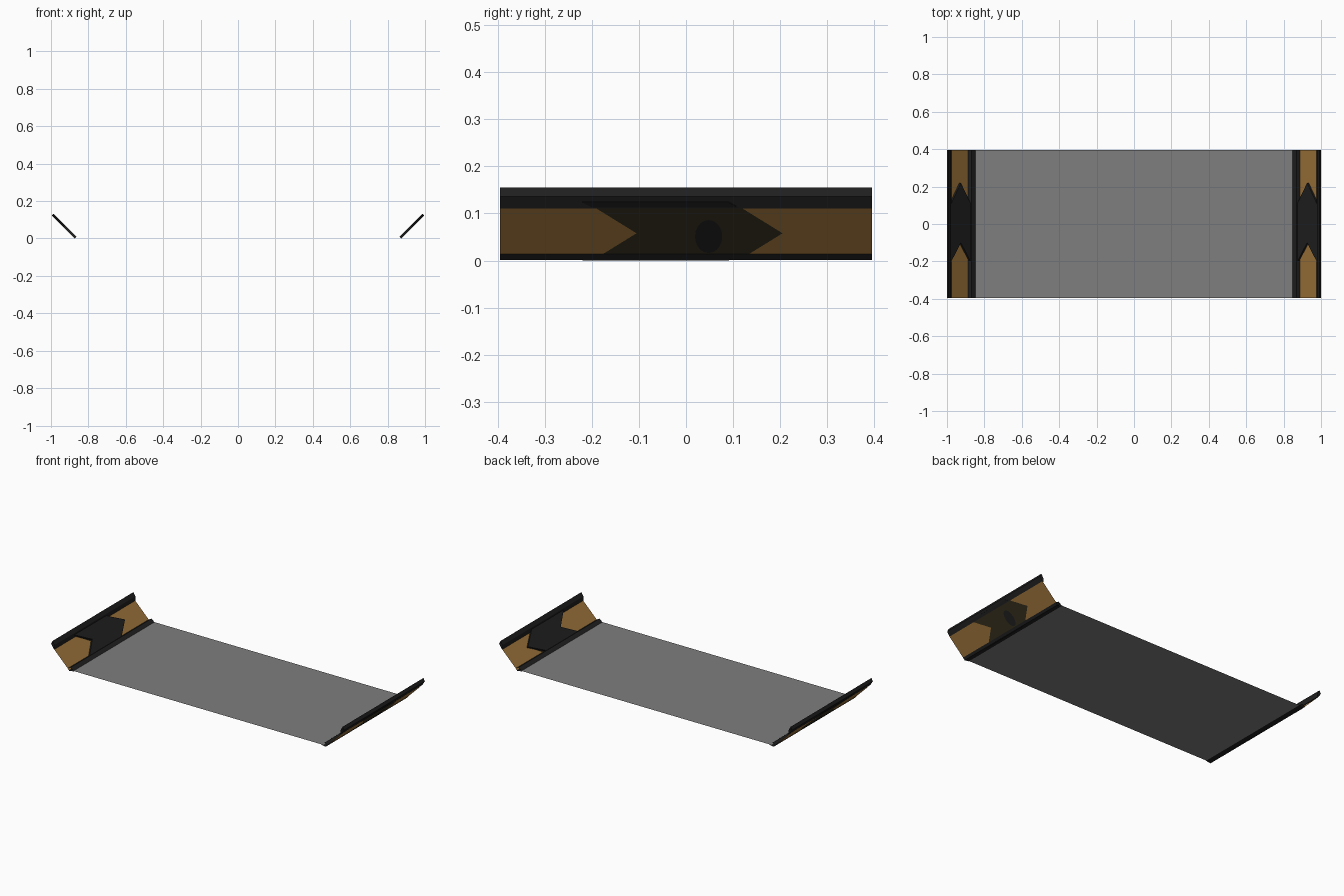
import bpy, bmesh, math

if "Cube" in bpy.data.objects:
    bpy.data.objects.remove(bpy.data.objects["Cube"])


def material(name, rgb):
    m = bpy.data.materials.new(name)
    m.diffuse_color = (*rgb, 1)
    m.use_nodes = True
    m.node_tree.nodes["Principled BSDF"].inputs["Base Color"].default_value = m.diffuse_color
    return m


GREY = material("floor grey", (0.21, 0.21, 0.21))
BLACK = material("trim black", (0.014, 0.014, 0.014))
OCHRE = material("panel ochre", (0.34, 0.175, 0.044))
BROWN = material("dark brown paint", (0.036, 0.028, 0.013))


def make(name, verts, faces, mats, mirror=True, indices=None, close=False):
    me = bpy.data.meshes.new(name)
    me.from_pydata(verts, [], faces)
    for m in mats:
        me.materials.append(m)
    if indices:
        for p, i in zip(me.polygons, indices):
            p.material_index = i
    if close:
        bm = bmesh.new()
        bm.from_mesh(me)
        bmesh.ops.recalc_face_normals(bm, faces=bm.faces)
        bm.to_mesh(me)
        bm.free()
    ob = bpy.data.objects.new(name, me)
    bpy.context.collection.objects.link(ob)
    if mirror:
        mod = ob.modifiers.new("mirror", 'MIRROR')
        mod.use_mirror_merge = False
    return ob


def trim(name, profile):
    # hollow strip running the full depth
    n = len(profile)
    verts = [(x, y, z) for y in (-0.395, 0.395) for x, z in profile]
    faces = [(i, (i + 1) % n, n + (i + 1) % n, n + i) for i in range(n)]
    make(name, verts, faces, [BLACK], close=True)


def slope(x, y, out):
    # point on the 45 degree side slope, moved inward by out
    k = out * math.sqrt(0.5)
    return (x - k, y, x - 0.872 + k)


# floor sheet
make("floor", [(-0.862, -0.395, 0.008), (0.862, -0.395, 0.008),
               (0.862, 0.395, 0.008), (-0.862, 0.395, 0.008)],
     [(0, 1, 2, 3)], [GREY], mirror=False)

# slanted side panel with painted dark chevron
rows = [(0.878, -0.19, 0.12), (0.9305, -0.105, 0.205), (0.983, -0.19, 0.12)]
verts = [slope(x, y, -0.001) for x, a, b in rows for y in (-0.395, a, b, 0.395)]
faces, idx = [], []
for r in range(2):
    for c in range(3):
        i = r * 4 + c
        faces.append((i, i + 1, i + 5, i + 4))
        idx.append(1 if c == 1 else 0)
make("side_panel", verts, faces, [OCHRE, BROWN], indices=idx)

# raised chevron plate on the inner face of the panel
outline = [(0.872, -0.22), (0.934, -0.1), (0.995, -0.22),
           (0.995, 0.09), (0.934, 0.22), (0.872, 0.09)]
verts = [slope(x, y, o) for o in (0, 0.012) for x, y in outline]
faces = [(0, 1, 4, 5), (1, 2, 3, 4), (6, 7, 10, 11), (7, 8, 9, 10)]
faces += [(i, (i + 1) % 6, 6 + (i + 1) % 6, 6 + i) for i in range(6)]
make("chevron_plate", verts, faces, [BLACK], close=True)

# round dark spot on the outer face of the panel
spot = [slope(0.925 + 0.035 * math.sin(t), 0.048 + 0.029 * math.cos(t), -0.003)
        for t in (2 * math.pi * i / 20 for i in range(20))]
make("outer_spot", spot, [tuple(range(20))], [BLACK])

# edge trims
trim("top_trim", [(0.976, 0.108), (0.978, 0.132), (0.991, 0.155),
                  (1.0, 0.136), (0.983, 0.11)])
trim("bottom_trim", [(0.845, 0.006), (0.868, 0.024), (0.888, 0.013), (0.876, 0.001)])
